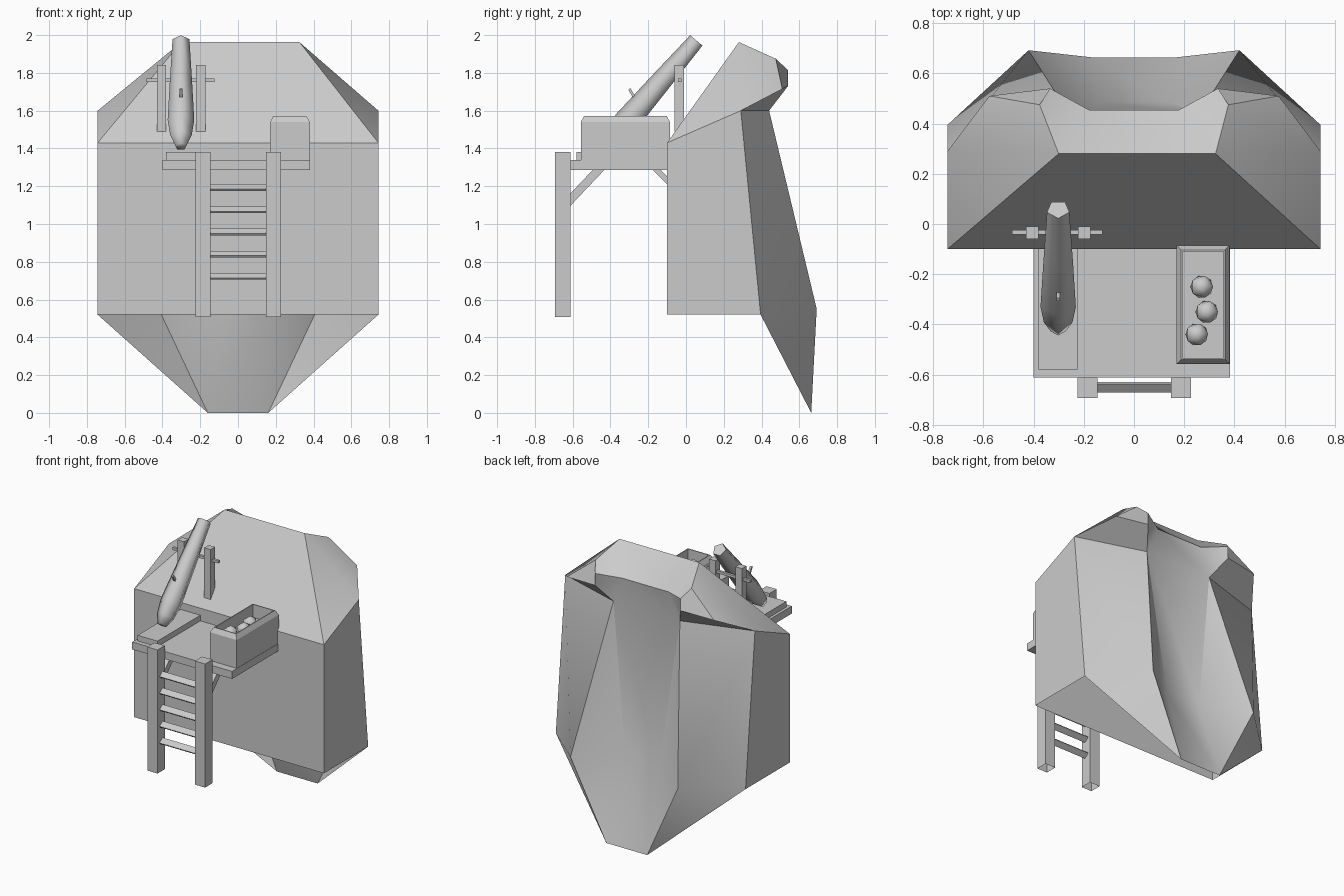
import bpy, bmesh, math
from mathutils import Vector, Matrix

if "Cube" in bpy.data.objects:
    bpy.data.objects.remove(bpy.data.objects["Cube"])

grey = bpy.data.materials.new("stone_grey")
grey.diffuse_color = (0.6, 0.6, 0.6, 1)
grey.use_nodes = True
grey.node_tree.nodes["Principled BSDF"].inputs["Base Color"].default_value = grey.diffuse_color


def finish(name, bm, smooth=None, open_bottom=False):
    bmesh.ops.recalc_face_normals(bm, faces=bm.faces)
    if open_bottom:
        down = [f for f in bm.faces if f.normal.z < -.9]
        bmesh.ops.delete(bm, geom=down, context='FACES_ONLY')
    me = bpy.data.meshes.new(name)
    bm.to_mesh(me)
    bm.free()
    ob = bpy.data.objects.new(name, me)
    bpy.context.collection.objects.link(ob)
    me.materials.append(grey)
    if smooth:
        bpy.ops.object.select_all(action='DESELECT')
        ob.select_set(True)
        bpy.context.view_layer.objects.active = ob
        bpy.ops.object.shade_smooth_by_angle(angle=math.radians(smooth))
    return ob


def box(name, x0, x1, y0, y1, z0, z1, open_bottom=False):
    bm = bmesh.new()
    m = Matrix.Translation(((x0 + x1) / 2, (y0 + y1) / 2, (z0 + z1) / 2)) \
        @ Matrix.Diagonal((x1 - x0, y1 - y0, z1 - z0, 1))
    bmesh.ops.create_cube(bm, size=1, matrix=m)
    return finish(name, bm, open_bottom=open_bottom)


def beam(name, a, b, w, h):
    # square bar running between two points
    a, b = Vector(a), Vector(b)
    d = b - a
    bm = bmesh.new()
    m = Matrix.Translation((a + b) / 2) @ d.to_track_quat('Z', 'X').to_matrix().to_4x4() \
        @ Matrix.Diagonal((h, w, d.length, 1))
    bmesh.ops.create_cube(bm, size=1, matrix=m)
    return finish(name, bm)


# rock: right half points, mirrored to the left; the underside is open
P = {"A0": (.743, -.1, .52), "A1": (.743, -.1, 1.43), "D": (.743, .395, .52),
     "C": (.743, .29, 1.6), "F": (.325, .28, 1.963), "R": (.376, .475, 1.875),
     "E": (.576, .51, 1.715), "P1": (.335, .54, 1.815), "P2": (.335, .54, 1.73),
     "T": (.18, .455, 1.79), "Q": (.26, .44, 1.6), "B": (.42, .692, .55),
     "M": (.136, .486, .585), "L": (.16, .663, 0)}
bm = bmesh.new()
V = {s: {k: bm.verts.new((s * p[0], p[1], p[2])) for k, p in P.items()} for s in (1, -1)}
V[-1]["F"].co.x = -.30
for s in (1, -1):
    for f in ("A0 D C A1", "A1 C F", "C E R F", "F R P1 T", "R E P2 P1", "C Q P2 E",
              "C D B Q", "D L B", "Q B M", "B L M", "T P1 P2 Q"):
        bm.faces.new([V[s][k] for k in f.split()])
strip = "A0 A1 F T Q M L".split()
for a, b in zip(strip, strip[1:]):
    bm.faces.new((V[1][a], V[1][b], V[-1][b], V[-1][a]))
finish("rock", bm, 35)

# platform with raised plank
box("platform", -.40, .382, -.612, -.09, 1.287, 1.34)
box("raised_plank", -.38, -.225, -.58, -.09, 1.335, 1.38)

# ladder and braces
for side, x in (("left", -.185), ("right", .187)):
    box("ladder_post_" + side, x - .04, x + .04, -.693, -.612, .507, 1.382, True)
    beam("front_brace_" + side, (x, -.63, 1.11), (x, -.45, 1.30), .04, .045)
    beam("back_brace_" + side, (x, -.09, 1.22), (x, -.17, 1.30), .04, .03)

# rungs are planks tipped towards the front
for i in range(5):
    bm = bmesh.new()
    m = Matrix.Translation((0, -.65, 1.193 - i * .1175)) @ Matrix.Rotation(math.radians(38), 4, 'X') \
        @ Matrix.Diagonal((.3, .042, .012, 1))
    bmesh.ops.create_cube(bm, size=1, matrix=m)
    finish("rung_%d" % (i + 1), bm)

# open crate: rectangles stacked from the base, over the rim and into the hollow
bm = bmesh.new()
rings = []
for inset, z in ((0, 1.287), (0, 1.54), (.018, 1.573), (.024, 1.573), (.024, 1.48)):
    x0, x1, y0, y1 = .17 + inset, .38 - inset, -.557 + inset, -.085 - inset
    rings.append([bm.verts.new(c) for c in ((x0, y0, z), (x1, y0, z), (x1, y1, z), (x0, y1, z))])
for a, b in zip(rings, rings[1:]):
    for i in range(4):
        j = (i + 1) % 4
        bm.faces.new((a[i], a[j], b[j], b[i]))
bm.faces.new(rings[0])
bm.faces.new(rings[-1])
finish("crate", bm)

# balls in the crate
for i, (x, y) in enumerate(((.27, -.25), (.29, -.35), (.25, -.44))):
    bm = bmesh.new()
    bmesh.ops.create_icosphere(bm, subdivisions=1, radius=.05,
                               matrix=Matrix.Translation((x, y, 1.515)))
    finish("ball_%d" % (i + 1), bm, 60)

# uprights and axle for the barrel
for side, x in (("left", -.405), ("right", -.198)):
    box("barrel_upright_" + side, x - .025, x + .025, -.06, -.01, 1.49, 1.843)
beam("axle", (-.485, -.033, 1.76), (-.125, -.033, 1.76), .018, .018)

# five-sided tapered barrel
axis = Vector((0, .65, .76)).normalized()
up = Vector((0, -axis.z, axis.y))
right = Vector((1, 0, 0))
top = Vector((-.302, .058, 1.969))
bm = bmesh.new()
rings = []
for t, r in ((0, .047), (.3, .062), (.57, .074), (.67, .06), (.735, .032)):
    c = top - axis * t
    rings.append([bm.verts.new(c + r * (right * math.sin(a) + up * math.cos(a)))
                  for a in (k * math.tau / 5 for k in range(5))])
for a, b in zip(rings, rings[1:]):
    for i in range(5):
        j = (i + 1) % 5
        bm.faces.new((a[i], a[j], b[j], b[i]))
bm.faces.new(rings[0])
bm.faces.new(rings[-1])
finish("barrel", bm, 75)
beam("fuse", (-.302, -.25, 1.63), (-.302, -.3, 1.715), .014, .014)
